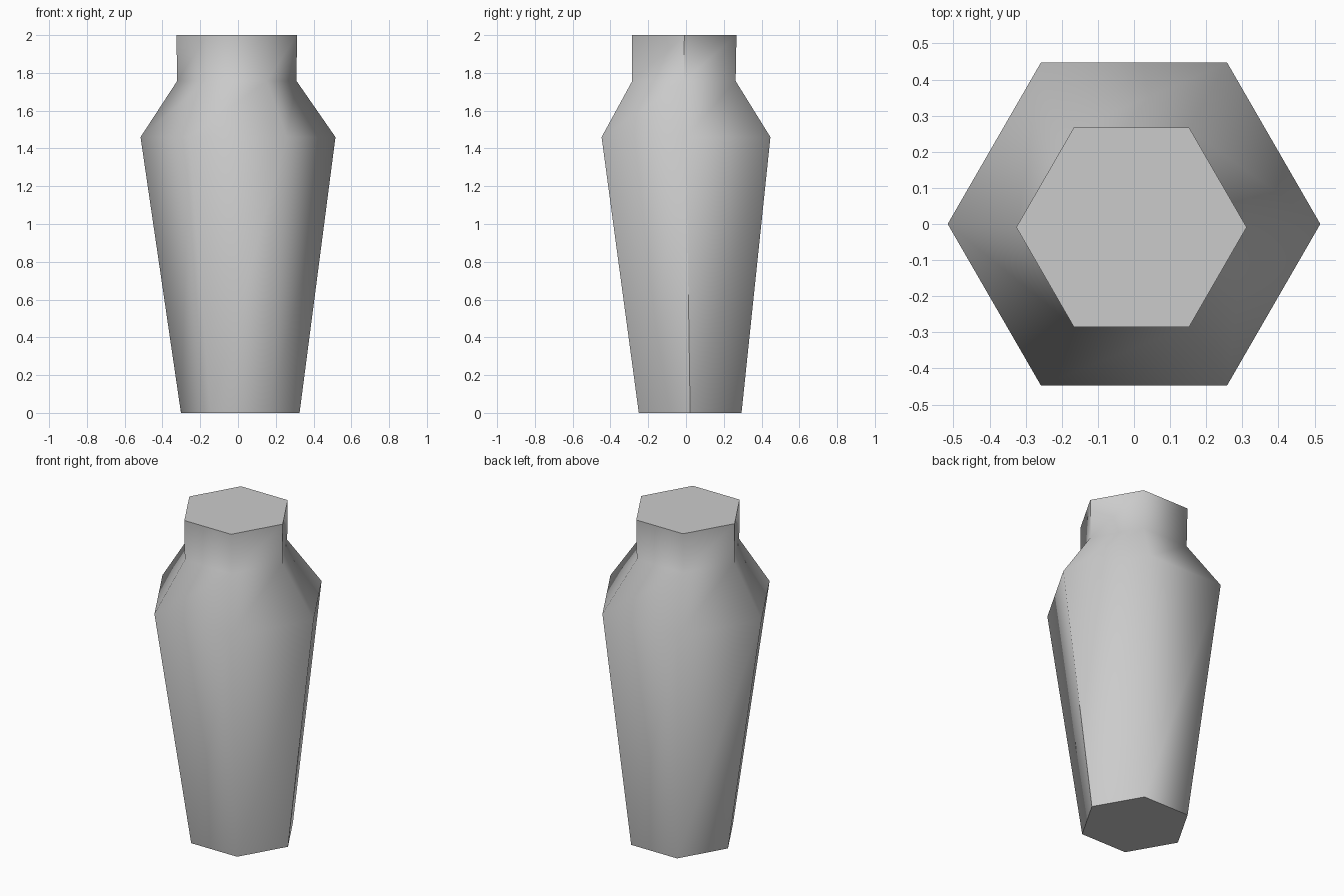
import bpy, bmesh
from math import cos, sin, pi

cube = bpy.data.objects.get("Cube")
if cube:
    bpy.data.objects.remove(cube, do_unlink=True)

SIDES = 6

# Single grey material
grey = bpy.data.materials.new("stone_grey")
grey.use_nodes = True
colour = (0.6, 0.6, 0.6, 1)
grey.diffuse_color = colour
grey.node_tree.nodes["Principled BSDF"].inputs["Base Color"].default_value = colour

# Profile levels: height, radius, slight centre offset in x and y
levels = [
    (0.0, 0.314, 0.012, 0.022),    # foot
    (1.46, 0.516, 0.0, 0.0),       # shoulder
    (1.757, 0.316, -0.006, -0.011),  # neck base
    (2.0, 0.319, -0.007, -0.009),  # rim
]

bm = bmesh.new()
rings = [[bm.verts.new((cx + r * cos(2 * pi * k / SIDES),
                        cy + r * sin(2 * pi * k / SIDES), z))
          for k in range(SIDES)] for z, r, cx, cy in levels]

# Smooth-shaded side walls, split along one diagonal
for low, high in zip(rings, rings[1:]):
    for k in range(SIDES):
        n = (k + 1) % SIDES
        for corners in ((low[k], low[n], high[n]), (low[k], high[n], high[k])):
            bm.faces.new(corners).smooth = True

# Flat end caps with hard rims
for cap in (bm.faces.new(rings[0][::-1]), bm.faces.new(rings[-1])):
    for edge in cap.edges:
        edge.smooth = False

# Creases on the lower left side and on both neck corners
foot, shoulder, neck, rim = rings
for a, b in ((foot[0], shoulder[0]), (foot[0], shoulder[1]),
             (neck[0], rim[0]), (neck[3], rim[3])):
    bm.edges.get((a, b)).smooth = False

mesh = bpy.data.meshes.new("vase_body")
bm.to_mesh(mesh)
bm.free()
mesh.materials.append(grey)
vase = bpy.data.objects.new("vase_body", mesh)
bpy.context.collection.objects.link(vase)
